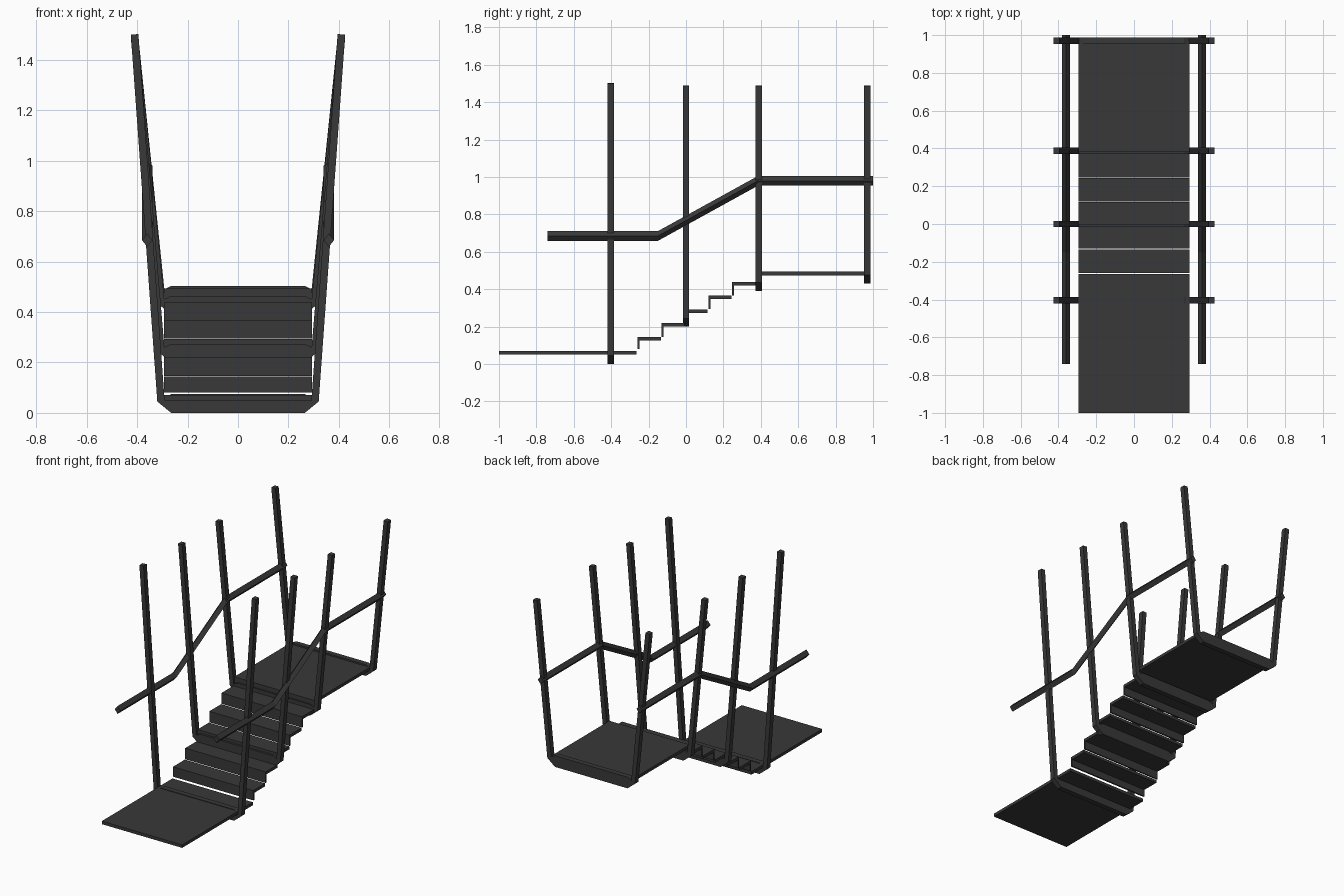
import bpy, bmesh
from mathutils import Vector

if "Cube" in bpy.data.objects:
    bpy.data.objects.remove(bpy.data.objects["Cube"])

mat = bpy.data.materials.new("dark_metal")
mat.diffuse_color = (0.04, 0.04, 0.04, 1)
mat.use_nodes = True
mat.node_tree.nodes["Principled BSDF"].inputs["Base Color"].default_value = mat.diffuse_color


def finish(name, bm):
    bmesh.ops.recalc_face_normals(bm, faces=bm.faces)
    me = bpy.data.meshes.new(name)
    bm.to_mesh(me)
    bm.free()
    me.materials.append(mat)
    ob = bpy.data.objects.new(name, me)
    bpy.context.collection.objects.link(ob)
    return ob


def box(name, x, y, z):
    """Box from (min, max) ranges."""
    bm = bmesh.new()
    bmesh.ops.create_cube(bm, size=1)
    for v in bm.verts:
        for i, r in enumerate((x, y, z)):
            v.co[i] = r[0] if v.co[i] < 0 else r[1]
    return finish(name, bm)


def frame(name, y, z0, z1, depth=0.034):
    """U-shaped frame: chamfered cross beam with two outward-leaning posts."""
    half = [(0.265, z0), (0.32, z0 + 0.045), (0.425, z1),
            (0.395, z1 + 0.002), (0.292, z0 + 0.06), (0.265, z0 + 0.074)]
    pts = half + [(-x, z) for x, z in reversed(half)]
    bm = bmesh.new()
    f = bm.faces.new([bm.verts.new((x, y - depth / 2, z)) for x, z in pts])
    ext = bmesh.ops.extrude_face_region(bm, geom=[f])
    bmesh.ops.translate(bm, vec=(0, depth, 0),
                        verts=[g for g in ext["geom"] if isinstance(g, bmesh.types.BMVert)])
    bmesh.ops.triangulate(bm, faces=[f for f in bm.faces if len(f.verts) > 4])
    return finish(name, bm)


def rail(name, x, path, rx=0.021, rz=0.026):
    """Diamond-section handrail along a y/z path."""
    bm = bmesh.new()
    rings = [[bm.verts.new(Vector((x + a * rx, y, z + b * rz)))
              for a, b in ((1, 0), (0, 1), (-1, 0), (0, -1))] for y, z in path]
    for r, s in zip(rings, rings[1:]):
        for i in range(4):
            j = (i + 1) % 4
            bm.faces.new((r[i], r[j], s[j], s[i]))
    bm.faces.new(rings[0])
    bm.faces.new(rings[-1])
    return finish(name, bm)


W = (-0.293, 0.293)

# landings
box("lower_landing", W, (-1.0, -0.264), (0.05, 0.07))
box("upper_landing", W, (0.38, 0.972), (0.474, 0.494))

# steps: a riser and a tread each
edges = [-0.259, -0.131, -0.003, 0.12, 0.247, 0.38]
tops = [0.145, 0.219, 0.293, 0.366, 0.438, 0.494]
for i in range(6):
    y, top = edges[i], tops[i]
    if i < 5:
        box(f"tread_{i + 1}", W, (y, edges[i + 1] - 0.004), (top - 0.019, top))
    low = 0.08 if i == 0 else tops[i - 1] + 0.001
    box(f"riser_{i + 1}", W, (y, y + 0.01), (low, top - 0.01))

# supporting frames
for i, (y, z0, z1) in enumerate([(-0.403, 0, 1.5), (0.0, 0.2, 1.488),
                                 (0.388, 0.39, 1.488), (0.97, 0.43, 1.488)]):
    frame(f"frame_{i + 1}", y, z0, z1)

# handrails
path = [(-0.74, 0.685), (-0.15, 0.685), (0.385, 0.98), (1.0, 0.98)]
for side, s in (("left", -1), ("right", 1)):
    rail(f"handrail_{side}", s * 0.36, path)
